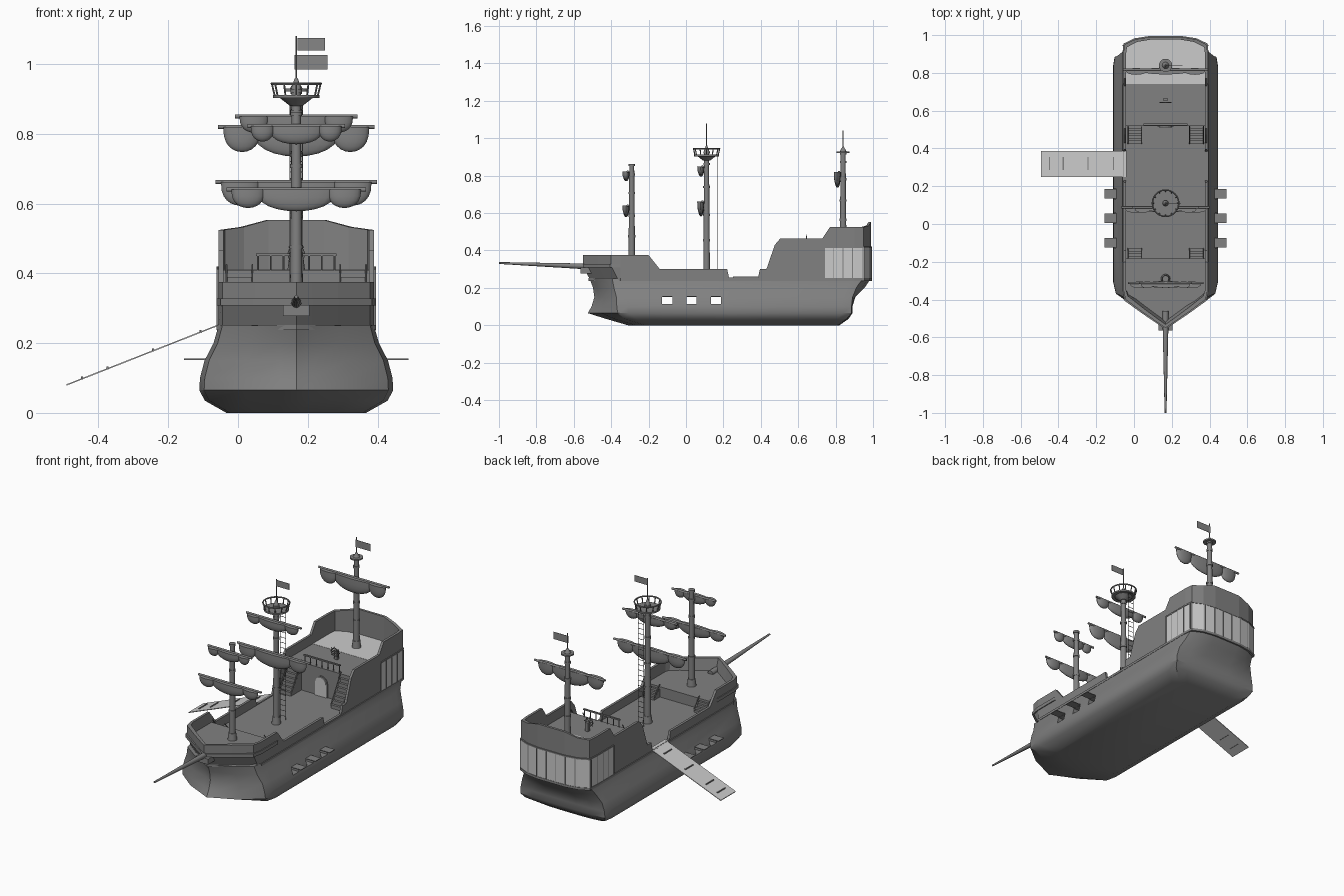
import bpy, bmesh, math
from mathutils import Vector

if "Cube" in bpy.data.objects:
    bpy.data.objects.remove(bpy.data.objects["Cube"])

CX = 0.167   # ship centreline
W = 0.223    # half width of the bulwarks


def material(name, v):
    m = bpy.data.materials.new(name)
    m.use_nodes = True
    m.diffuse_color = (v, v, v, 1)
    m.node_tree.nodes["Principled BSDF"].inputs["Base Color"].default_value = (v, v, v, 1)
    return m


wood = material("grey wood", 0.22)
pale = material("pale grey", 0.6)
cloth = material("grey cloth", 0.24)


def finish(name, bm, mat, smooth=False):
    bmesh.ops.recalc_face_normals(bm, faces=bm.faces)
    me = bpy.data.meshes.new(name)
    bm.to_mesh(me)
    bm.free()
    me.materials.append(mat)
    ob = bpy.data.objects.new(name, me)
    bpy.context.collection.objects.link(ob)
    if smooth:
        bpy.ops.object.select_all(action='DESELECT')
        ob.select_set(True)
        bpy.context.view_layer.objects.active = ob
        bpy.ops.object.shade_smooth_by_angle(angle=math.radians(35))
    return ob


def box(name, lo, hi, mat=wood):
    bm = bmesh.new()
    bmesh.ops.create_cube(bm, size=1)
    for v in bm.verts:
        v.co = [(a + b) / 2 + c * (b - a) for a, b, c in zip(lo, hi, v.co)]
    return finish(name, bm, mat)


def rod(name, p, q, r0, r1=None, mat=wood, n=12):
    p, q = Vector(p), Vector(q)
    bm = bmesh.new()
    bmesh.ops.create_cone(bm, cap_ends=True, segments=n, radius1=r0,
                          radius2=r0 if r1 is None else r1, depth=(q - p).length)
    turn = Vector((0, 0, 1)).rotation_difference(q - p)
    for v in bm.verts:
        v.co = turn @ v.co + (p + q) / 2
    return finish(name, bm, mat, True)


def ring(name, centre, r, thick, rot=(0, 0, 0)):
    bpy.ops.mesh.primitive_torus_add(location=centre, rotation=rot, major_radius=r,
                                     minor_radius=thick, major_segments=24, minor_segments=6)
    ob = bpy.context.object
    ob.name = name
    ob.data.materials.append(wood)


def loft(name, loops, mat=wood, caps=True, closed=True, smooth=False):
    bm = bmesh.new()
    rows = [[bm.verts.new((CX + x, y, z)) for x, y, z in lp] for lp in loops]
    n = len(rows[0])
    for a, b in zip(rows, rows[1:]):
        for i in range(n if closed else n - 1):
            j = (i + 1) % n
            bm.faces.new((a[i], a[j], b[j], b[i]))
    if caps:
        bm.faces.new(rows[0])
        bm.faces.new(rows[-1])
    return finish(name, bm, mat, smooth)


def both(half):
    return half + [(-x, y) for x, y in reversed(half) if x > 0]


# Hull: z, half width, stem y, shoulder y, stern corner y, stern middle y
LEVELS = [(0, .2, -.31, -.22, .81, .82), (.035, .262, -.43, -.33, .86, .87),
          (.065, .278, -.525, -.365, .885, .89), (.1, .276, -.505, -.37, .885, .89),
          (.15, .263, -.49, -.372, .89, .905), (.2, .237, -.497, -.385, .91, .955),
          (.25, W, -.515, -.395, .945, .988)]
loops = []
for z, w, yb, ys, yc, yt in LEVELS:
    half = [(0, yb), (.045, yb + .022), (.55 * w, yb + .45 * (ys - yb)), (.95 * w, ys),
            (w, ys + .06), (w, .25), (w, yc - .05), (.97 * w, yc),
            (.7 * w, yc + .7 * (yt - yc)), (.35 * w, yt)]
    loops.append([(x, y, z) for x, y in both(half)])
hull = loft("hull", loops, smooth=True)

# Gun ports cut through the hull, with raised lids
for y in (-.1, .03, .16):
    cutter = box("port_cutter", (-1, y - .027, .113), (1, y + .027, .15))
    cutter.hide_render = True
    mod = hull.modifiers.new("port", 'BOOLEAN')
    mod.operation, mod.solver, mod.object = 'DIFFERENCE', 'EXACT', cutter
    bpy.context.view_layer.objects.active = hull
    bpy.ops.object.modifier_apply(modifier=mod.name)
    bpy.data.objects.remove(cutter)
    for s in (-1, 1):
        a, b = sorted((CX + s * .255, CX + s * .322))
        box("port_lid", (a, y - .025, .152), (b, y + .025, .156))

# Bulwarks: a wall around the deck whose top follows a stepped sheer line
SHEER = [(-1, .375), (-.2, .375), (-.14, .3), (.22, .3), (.23, .255), (.385, .255),
         (.395, .3), (.43, .3), (.475, .43), (.505, .465), (.73, .465), (.77, .525),
         (.95, .525), (.978, .533), (.99, .553), (1, .553)]


def top(y):
    for (a, za), (b, zb) in zip(SHEER, SHEER[1:]):
        if a <= y <= b:
            return za + (zb - za) * (y - a) / (b - a)


SIDE = ([(0, -.55), (.045, -.52), (.12, -.468), (.212, -.4), (W, -.35)]
        + [(W, y) for y, _ in SHEER[1:12]] + [(W, .9), (.218, .95), (.16, .978), (.085, .99)])


def flare(p):
    return (p[0], p[1] + (.036 if p[1] < -.38 else 0))


def inset(p, d):
    x, y = p
    return (x * (1 - d / W), y + (d * 1.3 if y < -.38 else -d if y > .93 else 0))


def level(points, z, d=0):
    return [(*inset(p, d), z) for p in points]


around = both(SIDE)
T = .014
loft("bulwark", [[(*flare(p), .245) for p in around],
                 [(*p, .245 + .55 * (top(p[1]) - .245)) for p in around],
                 [(*p, top(p[1])) for p in around],
                 [(*inset(p, T), top(p[1])) for p in around],
                 [(*inset(flare(p), T), .245) for p in around]], caps=False)


def band(name, path, z0, z1, out, mat=wood, closed=True):
    loft(name, [level(path, z0, .004), level(path, z0, -out), level(path, z1, -out),
                level(path, z1, .004)], mat, False, closed)


# Wales and the window band round the stern
bow = [p for p in SIDE if p[1] < -.19]
bow_path = [(-x, y) for x, y in reversed(bow[1:])] + bow
stern_path = both([(W, .74)] + [p for p in SIDE if p[1] > .75])
band("wale", [flare(p) for p in around], .238, .252, .005)
band("bow_rail", bow_path, .308, .328, .005, closed=False)
band("stern_windows", stern_path, .252, .412, .003, pale, False)
band("stern_moulding", stern_path, .412, .42, .005, wood, False)
for x in (-.15, -.09, -.03, .03, .09, .15):
    y = .994 if abs(x) < .1 else .985
    box("stern_mullion", (CX + x - .002, y - .012, .252), (CX + x + .002, y + .001, .412))
for s in (-1, 1):
    for y in (.74, .79, .84, .89, .945):
        x = CX + s * (W + .002)
        box("side_mullion", (x - .003, y - .002, .252), (x + .003, y + .002, .412))


# Raised decks
def deck(name, y0, y1, z0, z1, mat=wood):
    half = [(W, y0)] if y0 > -1 else []
    half += [p for p in SIDE if y0 < p[1] < y1] + ([(W, y1)] if y1 < 1 else [])
    loft(name, [level(both(half), z, .008) for z in (z0, z1)], mat)


deck("fore_deck", -1, -.18, .297, .31)
deck("quarter_deck", .52, .74, .25, .41)
deck("poop_deck", .74, 1, .25, .411, pale)
box("fore_bulkhead", (CX - W + .01, -.195, .25), (CX + W - .01, -.181, .3))


def stairs(x, y0, y1, rise, n):
    for i in range(n):
        a, b = sorted((y0 + (y1 - y0) * i / n, y1))
        box("stair_step", (x - .036, a, .25), (x + .036, b, .25 + rise * (i + 1) / (n + 1)))
    for s in (-1, 1):
        rod("stair_rail", (x + s * .037, y0, .265), (x + s * .037, y1, .265 + rise), .003, n=6)


for s in (-1, 1):
    stairs(CX + s * .163, .425, .52, .16, 7)
    stairs(CX + s * .163, -.13, -.181, .06, 4)

# Arched cabin door
for name, r, d, mat in (("door_frame", .042, .004, wood), ("door", .034, .008, pale)):
    arch = [(r * math.cos(a * math.pi / 8), .325 + r * math.sin(a * math.pi / 8)) for a in range(9)]
    arch += [(-r, .25), (r, .25)]
    loft(name, [[(x, y, z) for x, z in arch] for y in (.521, .52 - d)], mat)

# Quarter deck railing and steering wheel
for i in range(7):
    x = CX - .11 + i * .22 / 6
    rod("railing_post", (x, .527, .41), (x, .527, .452), .003, n=6)
box("railing_bar", (CX - .116, .522, .45), (CX + .116, .532, .457))
box("wheel_stand", (CX - .01, .65, .41), (CX + .01, .668, .46))
ring("steering_wheel", (CX, .643, .455), .022, .003, (math.pi / 2, 0, 0))
for k in range(4):
    c, s = .031 * math.cos(k * math.pi / 4), .031 * math.sin(k * math.pi / 4)
    rod("wheel_spoke", (CX - c, .643, .455 - s), (CX + c, .643, .455 + s), .002, n=6)


# Masts with collars
def mast(name, y, z0, z1):
    rod(name, (CX, y, z0), (CX, y, z1), .018, .013, n=16)
    rod(name + "_foot", (CX, y, z0), (CX, y, z0 + .04), .025, .02, n=16)
    for f in (.3, .5, .72, .9, .99):
        z = z0 + f * (z1 - z0)
        rod(name + "_collar", (CX, y, z - .006), (CX, y, z + .006), .02 - .003 * f, n=16)


mast("fore_mast", -.29, .31, .862)
mast("main_mast", .11, .25, .93)
mast("mizzen_mast", .84, .41, .925)


# Furled sails: a yard with a wide middle swag and two side swags
def swag(x, y, z, hx, depth):
    bm = bmesh.new()
    bmesh.ops.create_uvsphere(bm, u_segments=20, v_segments=12, radius=1)
    bmesh.ops.bisect_plane(bm, geom=bm.verts[:] + bm.edges[:] + bm.faces[:],
                           plane_co=(0, 0, 0), plane_no=(0, 0, 1), clear_outer=True)
    bmesh.ops.holes_fill(bm, edges=[e for e in bm.edges if e.is_boundary])
    for v in bm.verts:
        v.co = (x + hx * v.co.x, y + .018 * v.co.y, z - depth * abs(v.co.z) ** .75)
    finish("furled_sail", bm, cloth, True)


for y, z, hx, low in ((-.29, .64, .2, .578), (-.29, .822, .14, .77), (.11, .662, .232, .582),
                      (.11, .85, .175, .795), (.84, .82, .225, .735)):
    rod("yard", (CX - hx, y - .022, z), (CX + hx, y - .022, z), .006)
    swag(CX, y - .03, z, hx * .56, z - low)
    for s in (-1, 1):
        swag(CX + s * hx * .69, y - .032, z, hx * .24, (z - low) * .85)

# Crow's nest, lookout cap, flagpoles and flags
rod("nest_brace", (CX, .11, .88), (CX, .11, .905), .018, .05, n=16)
rod("nest_floor", (CX, .11, .903), (CX, .11, .912), .066, n=24)
ring("nest_rail", (CX, .11, .944), .07, .004)
for k in range(12):
    c, s = math.cos(k * math.pi / 6), math.sin(k * math.pi / 6)
    rod("nest_post", (CX + .062 * c, .11 + .062 * s, .91), (CX + .07 * c, .11 + .07 * s, .944), .003, n=6)
rod("main_cap", (CX, .11, .93), (CX, .11, .96), .015, .004)
rod("mizzen_disc", (CX, .84, .922), (CX, .84, .93), .035, n=20)
rod("mizzen_cap", (CX, .84, .93), (CX, .84, .955), .018, .004)
for y, z, h, x0, x1 in ((.11, 1.08, .036, .18, .25), (.84, 1.042, .04, .172, .257)):
    rod("flagpole", (CX, y, .93), (CX, y, z), .0025, n=6)
    box("flag", (x0 - .01, y - .001, z - .005 - h if y < .5 else .985),
        (x1, y + .001, z - .005 if y < .5 else 1.026), cloth)

# Rope ladder behind the main mast
for s in (-1, 1):
    rod("ladder_rope", (CX + s * .018, .17, .25), (CX + s * .018, .17, .905), .0015, n=5)
for i in range(22):
    z = .27 + i * .03
    rod("ladder_rung", (CX - .018, .17, z), (CX + .018, .17, z), .0015, n=5)

# Bowsprit on its block
box("bowsprit_block", (CX - .038, -.565, .278), (CX + .038, -.5, .31))
rod("bowsprit", (CX, -.46, .312), (CX, -1, .333), .017, .005)

# Gangplank with cleats
P, Q = Vector((-.04, 0, .256)), Vector((-.492, 0, .078))
loft("gangplank", [[(p.x - CX, y, p.z + d) for p, d in ((P, 0), (Q, 0), (Q, .004), (P, .004))]
                   for y in (.25, .387)], pale)
for f in (.15, .45, .74, .9):
    c = P.lerp(Q, f)
    box("gangplank_cleat", (c.x - .003, .285, c.z), (c.x + .003, .355, c.z + .009))
